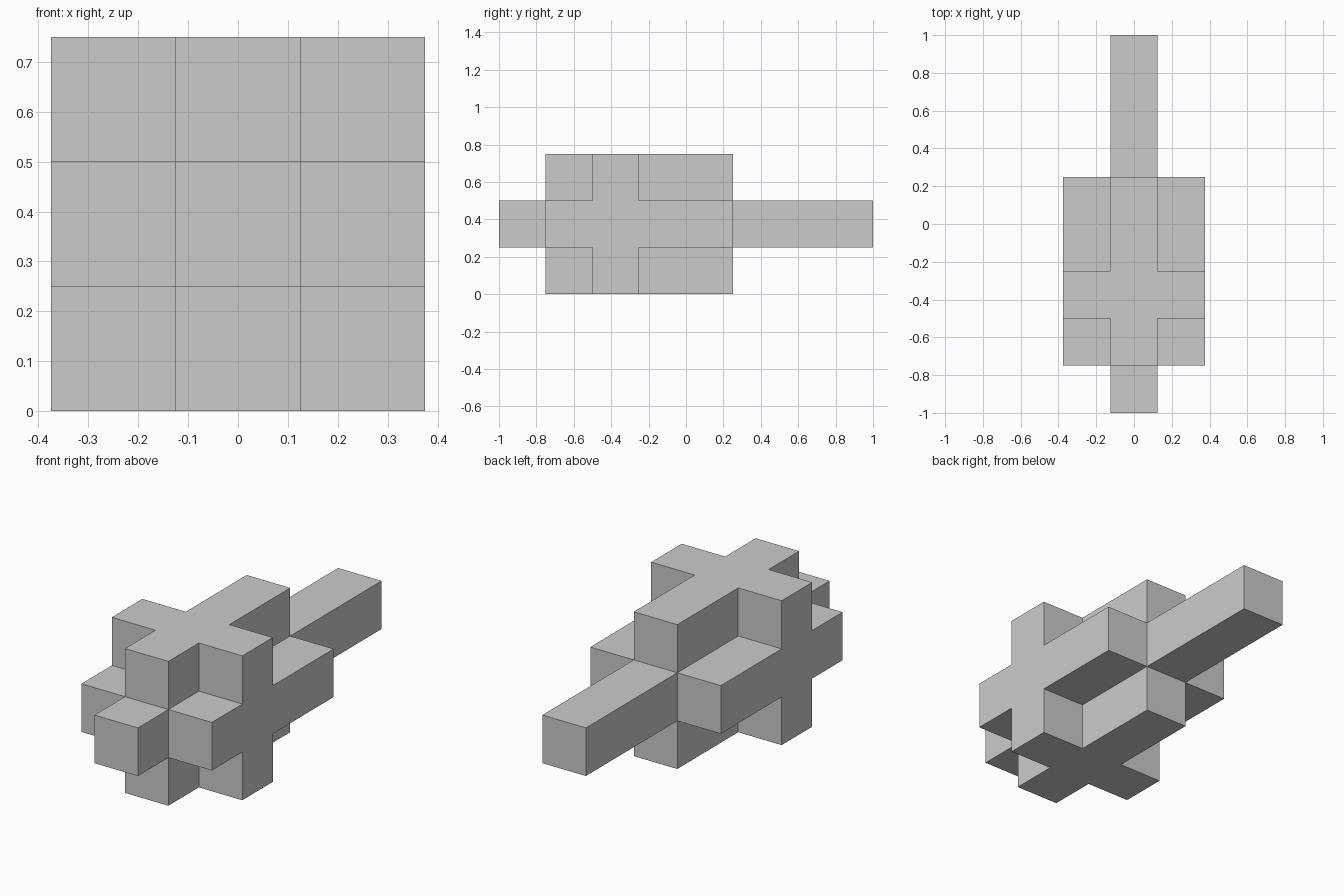
import bpy
import bmesh
import math
from itertools import product
from mathutils import Vector

if "Cube" in bpy.data.objects:
    bpy.data.objects.remove(bpy.data.objects["Cube"])

U = 0.25  # edge length of one cube cell


def block(xs, ys, zs):
    """Set of cube cells filling the given index ranges (end excluded)."""
    return set(product(range(*xs), range(*ys), range(*zs)))


# Interlocking bars and slabs, in cells; y cell 0 starts at the front tip
long_bar = block((0, 1), (0, 8), (1, 2))
flat_slab = block((-1, 2), (1, 5), (1, 2))
upright_slab = block((0, 1), (1, 5), (0, 3))
cross_slab = block((-1, 2), (2, 3), (0, 3))
cells = long_bar | flat_slab | upright_slab | cross_slab

# Outer skin: one quad for every cell side without a neighbour
bm = bmesh.new()
for cell in sorted(cells):
    centre = Vector((cell[0] * U, (cell[1] + 0.5) * U - 1, (cell[2] + 0.5) * U))
    for axis, sign in product(range(3), (-1, 1)):
        step = [0, 0, 0]
        step[axis] = sign
        if tuple(c + s for c, s in zip(cell, step)) in cells:
            continue
        n = Vector(step)
        a = Vector([1.0 if i == (axis + 1) % 3 else 0.0 for i in range(3)])
        b = n.cross(a)
        corners = [a + b, b - a, -a - b, a - b]
        bm.faces.new([bm.verts.new(centre + (n + c) * U / 2) for c in corners])

# Weld the quads and merge coplanar ones into large flat faces
bmesh.ops.remove_doubles(bm, verts=bm.verts, dist=0.001)
bmesh.ops.dissolve_limit(bm, angle_limit=math.radians(1),
                         verts=bm.verts, edges=bm.edges)

mesh = bpy.data.meshes.new("interlocking_cross_block")
bm.to_mesh(mesh)
bm.free()
obj = bpy.data.objects.new("interlocking_cross_block", mesh)
bpy.context.collection.objects.link(obj)
